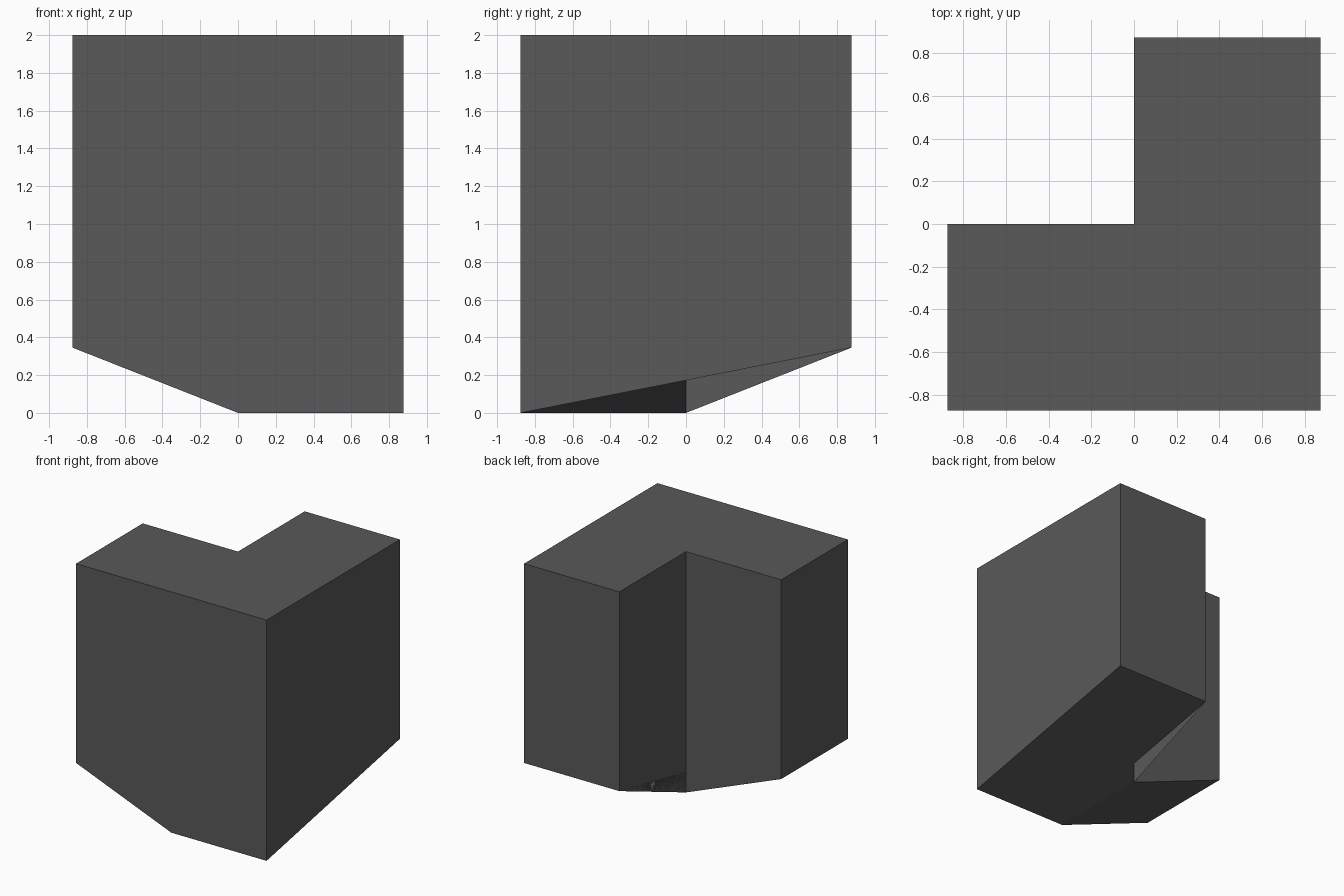
import bpy
import bmesh

cube = bpy.data.objects.get("Cube")
if cube:
    bpy.data.objects.remove(cube, do_unlink=True)

W = 0.875    # half width of the footprint
TOP = 2.0    # height of the flat top
RISE = 0.345  # height of the raised lower edges

# Material
grey = bpy.data.materials.new("dark grey")
grey.use_nodes = True
colour = (0.1, 0.1, 0.1, 1)
grey.diffuse_color = colour
grey.node_tree.nodes["Principled BSDF"].inputs["Base Color"].default_value = colour

# L-shaped outline with the height of the underside at each corner
outline = [(-W, -W, RISE), (0, -W, 0), (W, -W, 0), (W, W, RISE),
           (0, W, RISE), (0, 0, 0), (-W, 0, RISE)]

bm = bmesh.new()
low = [bm.verts.new(p) for p in outline]
high = [bm.verts.new((x, y, TOP)) for x, y, z in outline]

# Walls
n = len(outline)
for i in range(n):
    j = (i + 1) % n
    bm.faces.new((low[i], low[j], high[j], high[i]))

# Flat top, and an underside folded along the inner corner
bm.faces.new(high)
bm.faces.new([low[i] for i in (6, 5, 1, 0)])
bm.faces.new([low[i] for i in (5, 4, 3, 2, 1)])

mesh = bpy.data.meshes.new("corner_block")
bm.to_mesh(mesh)
bm.free()
mesh.materials.append(grey)
block = bpy.data.objects.new("corner_block", mesh)
bpy.context.collection.objects.link(block)
